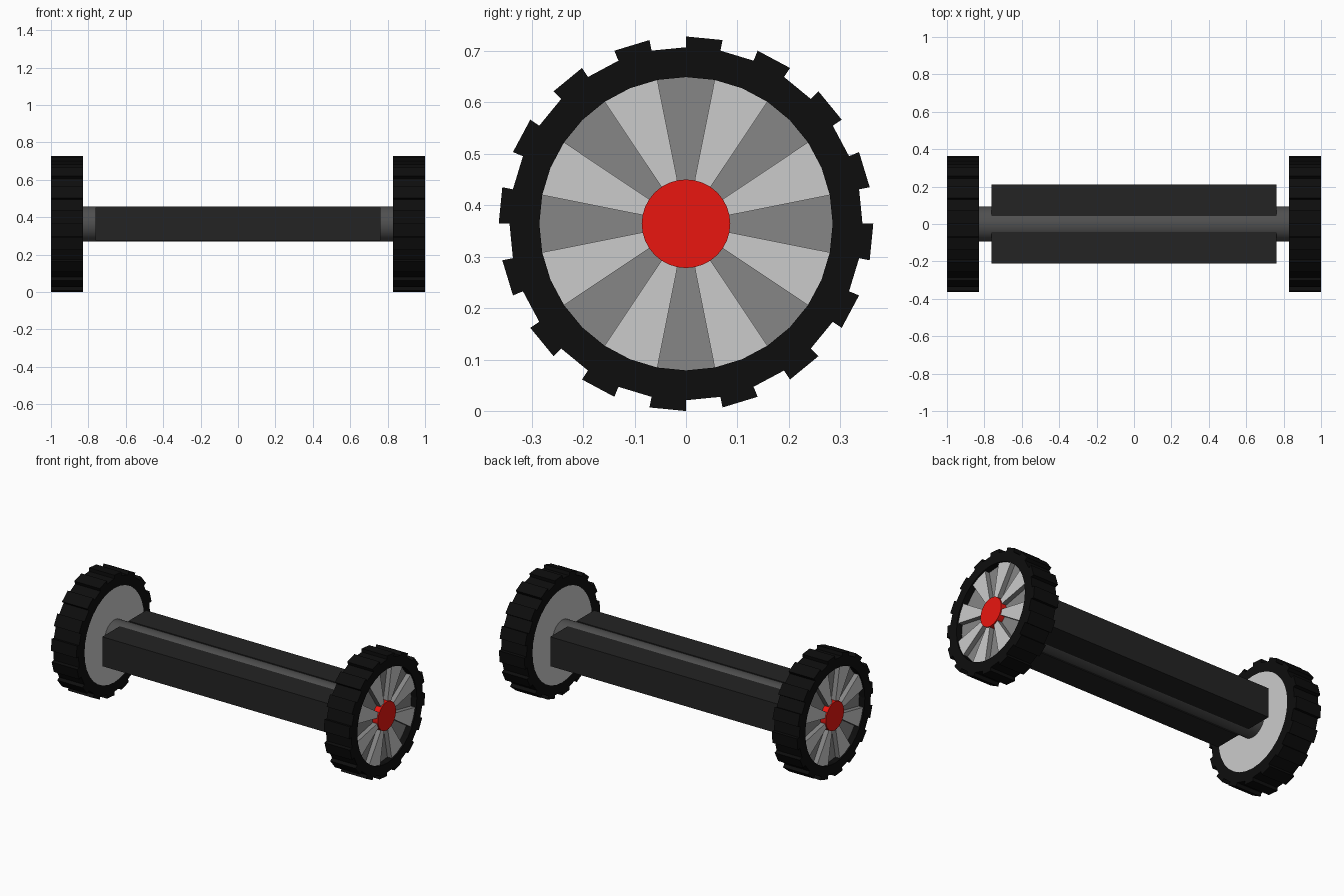
import bpy, bmesh, math

if "Cube" in bpy.data.objects:
    bpy.data.objects.remove(bpy.data.objects["Cube"])

CZ = 0.364          # axle height
N = 32              # wheel segments
STEP = 2 * math.pi / N


def material(name, rgb):
    m = bpy.data.materials.new(name)
    m.diffuse_color = (*rgb, 1)
    m.use_nodes = True
    m.node_tree.nodes["Principled BSDF"].inputs["Base Color"].default_value = m.diffuse_color
    return m


rubber = material("rubber", (0.004, 0.004, 0.004))
dark = material("dark_metal", (0.017, 0.017, 0.017))
shaft = material("shaft_metal", (0.08, 0.08, 0.08))
mid = material("mid_grey", (0.24, 0.24, 0.24))
light = material("light_grey", (0.55, 0.55, 0.55))
red = material("red", (0.82, 0.008, 0.005))


def finish(name, bm, mats=(), axis=None, smooth=False):
    bmesh.ops.remove_doubles(bm, verts=bm.verts, dist=1e-5)
    bmesh.ops.recalc_face_normals(bm, faces=bm.faces)
    me = bpy.data.meshes.new(name)
    bm.to_mesh(me)
    bm.free()
    ob = bpy.data.objects.new(name, me)
    bpy.context.collection.objects.link(ob)
    for m in mats:
        me.materials.append(m)
    if axis is not None:
        mod = ob.modifiers.new("mirror", 'MIRROR')
        mod.use_axis = [i == axis for i in range(3)]
    if smooth:
        bpy.context.view_layer.objects.active = ob
        ob.select_set(True)
        bpy.ops.object.shade_smooth_by_angle(angle=math.radians(35))
        ob.select_set(False)
    return ob


def point(x, r, i):
    return (x, r * math.cos(i * STEP), CZ + r * math.sin(i * STEP))


def face(bm, pts):
    bm.faces.new([bm.verts.new(p) for p in pts])


def prism(bm, outline, x0, x1):
    """Extrude an outline of (radius, step index) pairs along x; walls get slot 1."""
    n = len(outline)
    a = [bm.verts.new(point(x0, r, i)) for r, i in outline]
    b = [bm.verts.new(point(x1, r, i)) for r, i in outline]
    bm.faces.new(a)
    bm.faces.new(b)
    for k in range(n):
        f = bm.faces.new((a[k], a[(k + 1) % n], b[(k + 1) % n], b[k]))
        f.material_index = 1


def disc(name, r, x0, x1, mat, axis=0, smooth=False):
    bm = bmesh.new()
    prism(bm, [(r, i) for i in range(N)], x0, x1)
    return finish(name, bm, (mat, mat), axis, smooth)


# Tyres: ring whose every second segment is raised into a tread block
X0, X1, R_IN, R_LOW, R_HIGH = 0.83, 1.0, 0.285, 0.343, 0.364
bm = bmesh.new()
for i in range(N):
    j = i + 1
    r = R_HIGH if i % 2 else R_LOW
    for x in (X0, X1):
        face(bm, [point(x, R_IN, i), point(x, R_LOW, i), point(x, R_LOW, j), point(x, R_IN, j)])
        if i % 2:
            face(bm, [point(x, R_LOW, i), point(x, r, i), point(x, r, j), point(x, R_LOW, j)])
    for rad in (R_IN, r):
        face(bm, [point(X0, rad, i), point(X1, rad, i), point(X1, rad, j), point(X0, rad, j)])
    face(bm, [point(X0, R_LOW, i), point(X1, R_LOW, i), point(X1, R_HIGH, i), point(X0, R_HIGH, i)])
finish("tyres", bm, (rubber,), 0)

# Wheel plates, recessed dark backing and red hubs
disc("wheel_plates", R_IN, X0, 0.92, light)
disc("wheel_recesses", R_IN, 0.92, 0.963, mid)
disc("hubs", 0.086, 0.963, 0.999, red, smooth=True)

# Wedge-shaped spokes with darker side walls
bm = bmesh.new()
for k in range(8):
    s = 9 + 4 * k
    prism(bm, [(0.08, s), (R_IN, s), (R_IN, s + 1), (R_IN, s + 2), (0.08, s + 2), (0.08, s + 1)],
          0.963, 0.992)
finish("spokes", bm, (light, mid), 0)

# Central axle
disc("axle", 0.094, -0.835, 0.835, shaft, None, True)

# Side beams in front of and behind the axle
bm = bmesh.new()
bmesh.ops.create_cube(bm, size=1)
for v in bm.verts:
    v.co = (v.co.x * 1.526, 0.126 + v.co.y * 0.168, CZ + v.co.z * 0.178)
finish("side_beams", bm, (dark,), 1)
